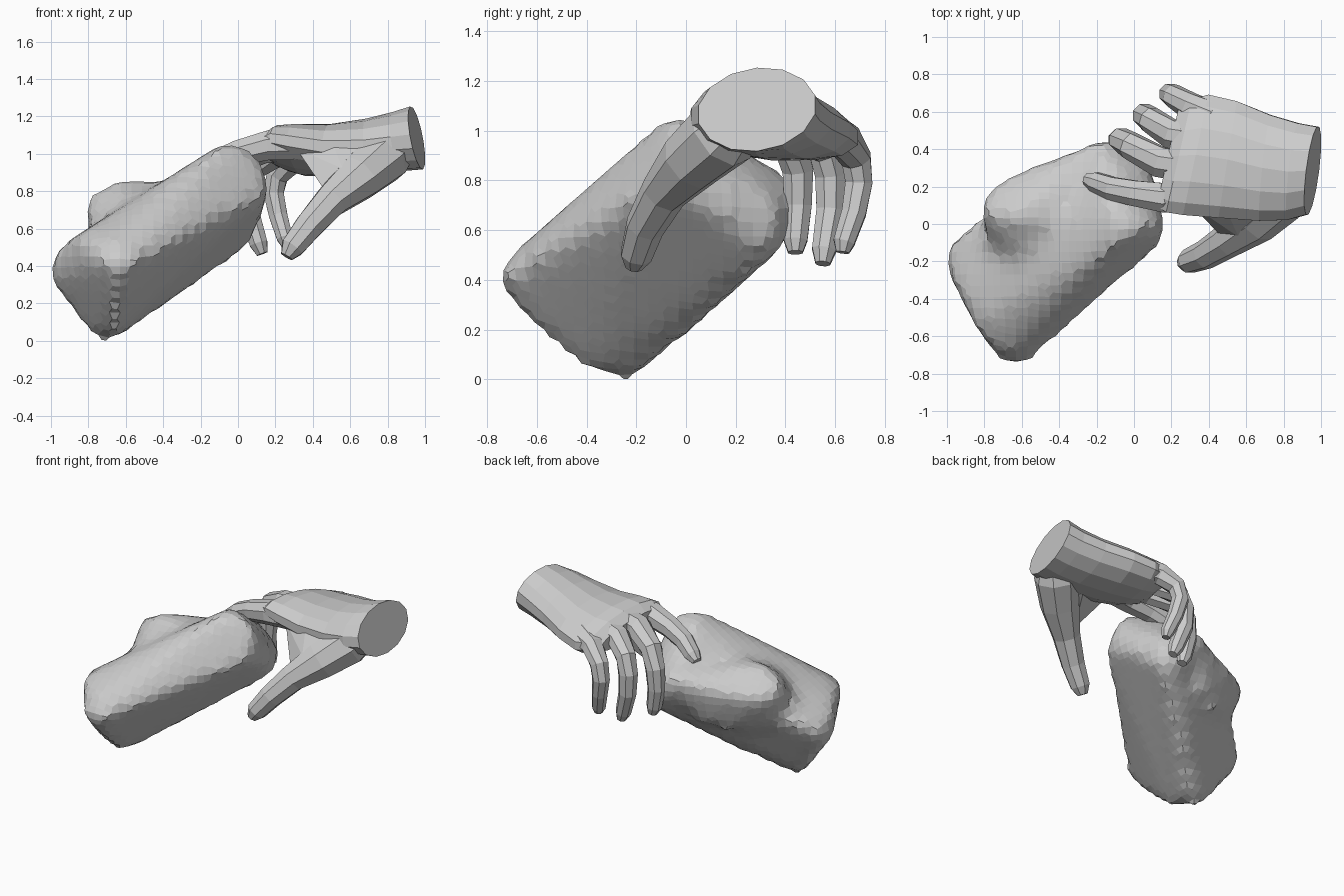
import bpy, bmesh, math
from mathutils import Vector


def to_object(bm, name):
    bmesh.ops.recalc_face_normals(bm, faces=bm.faces)
    mesh = bpy.data.meshes.new(name)
    bm.to_mesh(mesh)
    bm.free()
    ob = bpy.data.objects.new(name, mesh)
    bpy.context.collection.objects.link(ob)
    return ob


def add_hull(bm, points):
    vs = [bm.verts.new(p) for p in points]
    res = bmesh.ops.convex_hull(bm, input=vs)
    loose = {g for g in res["geom_interior"] if isinstance(g, bmesh.types.BMVert)}
    bmesh.ops.delete(bm, geom=list(loose), context='VERTS')


def loft(name, rings, sides):
    """Skin a closed solid over rings given as (centre, width axis, height axis)."""
    bm = bmesh.new()
    loops = []
    for c, a, b in rings:
        c, a, b = Vector(c), Vector(a), Vector(b)
        ang = [2 * math.pi * (i + 0.5) / sides for i in range(sides)]
        loops.append([bm.verts.new(c + a * math.cos(t) + b * math.sin(t)) for t in ang])
    for r, s in zip(loops, loops[1:]):
        for i in range(sides):
            j = (i + 1) % sides
            bm.faces.new((r[i], r[j], s[j], s[i]))
    bm.faces.new(loops[0])
    bm.faces.new(loops[-1])
    return to_object(bm, name)


def digit(name, path):
    """Finger tube along (x, y, z, radius) points."""
    pts = [Vector(p[:3]) for p in path]
    rings = []
    for i, p in enumerate(path):
        t = (pts[min(i + 1, len(pts) - 1)] - pts[max(i - 1, 0)]).normalized()
        side = Vector((0, 1, 0))
        side = (side - t * side.dot(t)).normalized()
        rings.append((pts[i], side * p[3], side.cross(t) * p[3]))
    return loft(name, rings, 8)


# Rough stone block: main slab plus side bump, fused into one faceted lump
bm = bmesh.new()
add_hull(bm, [
    (-0.63, -0.79, 0.4), (-0.74, -0.72, 0.42), (-0.53, -0.72, 0.42), (-0.65, -0.62, 0.19),
    (-0.72, -0.69, 0.52), (-0.66, -0.42, 0.04), (-0.69, -0.25, -0.02), (-0.78, -0.22, 0.0),
    (-0.59, -0.15, 0.04), (-0.86, -0.54, 0.56), (-1.03, -0.2, 0.33), (-1.0, -0.08, 0.42),
    (-0.95, -0.35, 0.51), (-0.03, -0.05, 1.09), (-0.1, 0.05, 1.05), (0.1, -0.02, 1.02),
    (0.18, -0.02, 0.86), (0.17, -0.1, 0.79), (0.12, 0.2, 0.64), (0.07, 0.34, 0.51),
    (-0.02, 0.41, 0.53), (-0.15, 0.48, 0.74), (-0.2, 0.44, 0.8), (0.07, 0.36, 0.7),
    (-0.08, 0.25, 0.92)])
add_hull(bm, [
    (-0.83, -0.01, 0.67), (-0.84, 0.09, 0.71), (-0.78, 0.21, 0.7), (-0.77, 0.05, 0.81),
    (-0.65, 0.03, 0.87), (-0.6, 0.29, 0.69), (-0.5, 0.08, 0.86), (-0.4, 0.33, 0.7),
    (-0.2, 0.45, 0.78), (-0.52, 0.22, 0.4), (-0.3, 0.33, 0.46), (-0.72, 0.1, 0.48),
    (-0.6, -0.2, 0.74), (-0.35, 0.0, 0.84), (-0.76, -0.1, 0.68)])
block = to_object(bm, "stone_block")
rm = block.modifiers.new("facets", 'REMESH')
rm.mode = 'VOXEL'
rm.voxel_size = 0.06
rm.use_smooth_shade = False
sm = block.modifiers.new("soften", 'SMOOTH')
sm.factor = 0.5
sm.iterations = 4

# Palm from cut wrist to knuckles
hand = loft("hand", [
    ((0.955, 0.285, 1.085), (0.03, 0.24, 0.02), (-0.035, 0, 0.168)),
    ((0.85, 0.28, 1.065), (0.03, 0.265, 0.01), (-0.025, 0, 0.158)),
    ((0.7, 0.3, 1.04), (0.03, 0.29, 0), (-0.015, 0, 0.148)),
    ((0.5, 0.345, 1.02), (0.05, 0.32, -0.02), (0, 0, 0.14)),
    ((0.33, 0.37, 1.02), (0.07, 0.33, -0.05), (0, 0, 0.13)),
    ((0.24, 0.365, 1.03), (0.07, 0.31, -0.055), (0, 0, 0.11)),
    ((0.18, 0.36, 1.02), (0.06, 0.27, -0.05), (0, 0, 0.07))], 14)

# Fingers and thumb
parts = [
    digit("index_finger", [
        (0.34, 0.16, 1.05, .09), (0.16, 0.14, 1.045, .085), (0, 0.165, 1.005, .073),
        (-0.12, 0.19, 0.955, .066), (-0.21, 0.225, 0.89, .056), (-0.255, 0.24, 0.86, .033)]),
    digit("middle_finger", [
        (0.32, 0.3, 1.05, .09), (0.14, 0.33, 1.03, .087), (-0.02, 0.42, 0.955, .075),
        (-0.07, 0.45, 0.84, .067), (-0.08, 0.45, 0.7, .06), (-0.055, 0.44, 0.56, .052),
        (-0.04, 0.44, 0.51, .032)]),
    digit("ring_finger", [
        (0.36, 0.45, 1.03, .09), (0.2, 0.48, 1.0, .082), (0.085, 0.56, 0.925, .071),
        (0.055, 0.58, 0.82, .066), (0.06, 0.58, 0.68, .06), (0.11, 0.555, 0.52, .052),
        (0.13, 0.55, 0.465, .032)]),
    digit("little_finger", [
        (0.42, 0.57, 1.0, .09), (0.3, 0.63, 0.97, .076), (0.21, 0.685, 0.885, .064),
        (0.19, 0.695, 0.79, .059), (0.215, 0.675, 0.67, .053), (0.25, 0.635, 0.55, .046),
        (0.257, 0.63, 0.51, .028)]),
    digit("thumb", [
        (0.86, 0.22, 1.055, .11), (0.78, 0.145, 0.985, .15), (0.65, 0.02, 0.875, .13),
        (0.5, -0.09, 0.75, .094), (0.38, -0.165, 0.615, .08), (0.29, -0.2, 0.5, .067),
        (0.26, -0.21, 0.45, .036)])]

# Skin web between thumb and palm
bm = bmesh.new()
add_hull(bm, [(0.31, 0.1, 1.03), (0.4, 0.02, 0.92), (0.46, -0.06, 0.81), (0.72, 0.05, 0.87),
              (0.6, 0.2, 0.91), (0.88, 0.06, 1.08), (0.76, 0.0, 1.0), (0.56, -0.07, 0.92),
              (0.5, 0.06, 1.07)])
parts.append(to_object(bm, "thumb_web"))

# Weld the hand into one skin
bpy.context.view_layer.objects.active = hand
for p in parts:
    mod = hand.modifiers.new("weld", 'BOOLEAN')
    mod.operation = 'UNION'
    mod.solver = 'EXACT'
    mod.object = p
    bpy.ops.object.modifier_apply(modifier=mod.name)
    bpy.data.objects.remove(p, do_unlink=True)
